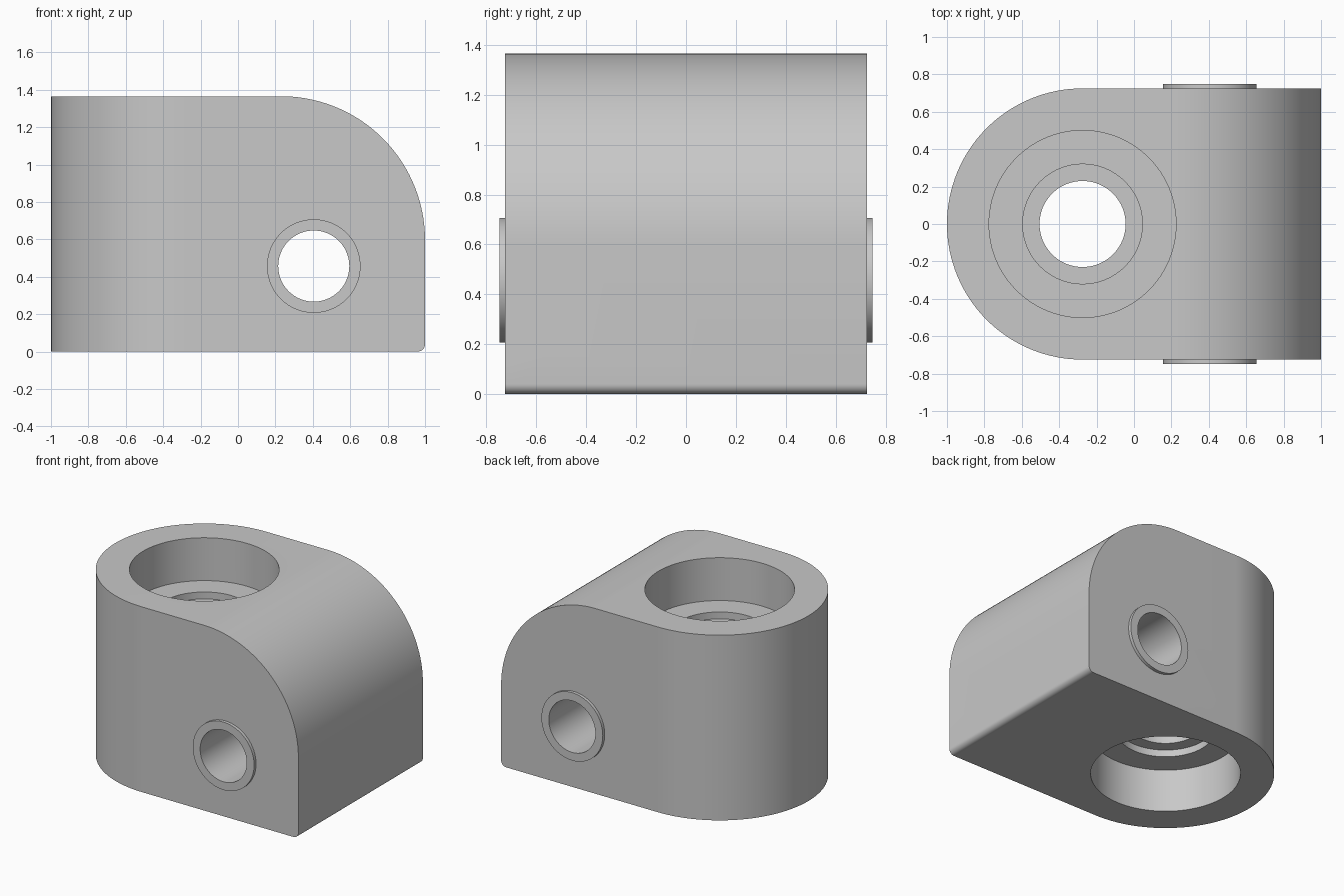
import bpy, bmesh, math
from mathutils import Matrix, Vector

cube = bpy.data.objects.get("Cube")
if cube:
    bpy.data.objects.remove(cube, do_unlink=True)

WIDTH, HEIGHT = 0.725, 1.365      # half depth of the block, full height
BORE_X = -0.275                   # axis of the vertical bore
PIN_X, PIN_Z = 0.405, 0.457       # axis of the cross hole

grey = bpy.data.materials.new("plain grey")
grey.use_nodes = True
colour = (0.58, 0.58, 0.58, 1)
grey.diffuse_color = colour
grey.node_tree.nodes["Principled BSDF"].inputs["Base Color"].default_value = colour


def arc(cx, cy, r, start, end, steps):
    angles = [math.radians(start + (end - start) * i / steps) for i in range(steps + 1)]
    return [(cx + r * math.cos(a), cy + r * math.sin(a)) for a in angles]


def make_object(name, bm):
    bmesh.ops.recalc_face_normals(bm, faces=bm.faces)
    mesh = bpy.data.meshes.new(name)
    bm.to_mesh(mesh)
    bm.free()
    mesh.materials.append(grey)
    obj = bpy.data.objects.new(name, mesh)
    bpy.context.collection.objects.link(obj)
    return obj


def prism(name, points, direction):
    bm = bmesh.new()
    face = bm.faces.new([bm.verts.new(p) for p in points])
    grown = bmesh.ops.extrude_face_region(bm, geom=[face], use_keep_orig=True)
    verts = [v for v in grown["geom"] if isinstance(v, bmesh.types.BMVert)]
    bmesh.ops.translate(bm, verts=verts, vec=Vector(direction))
    return make_object(name, bm)


def cylinder(name, r, length, centre, along_y=False):
    bm = bmesh.new()
    turn = Matrix.Rotation(math.pi / 2, 4, "X") if along_y else Matrix()
    bmesh.ops.create_cone(bm, cap_ends=True, segments=96, radius1=r, radius2=r,
                          depth=length, matrix=Matrix.Translation(centre) @ turn)
    return make_object(name, bm)


def combine(body, tool, operation):
    mod = body.modifiers.new(tool.name, "BOOLEAN")
    mod.operation, mod.solver, mod.object = operation, "EXACT", tool
    bpy.context.view_layer.objects.active = body
    bpy.ops.object.modifier_apply(modifier=mod.name)
    bpy.data.objects.remove(tool, do_unlink=True)


# Plan outline: half-round end on the left, square end on the right
plan = arc(BORE_X, 0, WIDTH, 90, 270, 64) + [(1, -WIDTH), (1, WIDTH)]
body = prism("bracket_body", [(x, y, 0) for x, y in plan], (0, 0, HEIGHT))

# Side outline: large rounded shoulder and small rounded lower edge
side = ([(-1.2, HEIGHT + 0.2), (-1.2, -0.2), (0.9, -0.2), (0.9, 0)]
        + arc(0.96, 0.04, 0.04, -90, 0, 8)
        + arc(0.23, HEIGHT - 0.77, 0.77, 0, 90, 40)
        + [(0.23, HEIGHT + 0.2)])
combine(body, prism("side_outline", [(x, -1, z) for x, z in side], (0, 2, 0)), "INTERSECT")

# Raised rings around the cross hole, then the hole itself
combine(body, cylinder("pin_boss", 0.25, 1.496, (PIN_X, 0, PIN_Z), True), "UNION")
combine(body, cylinder("pin_hole", 0.19, 2, (PIN_X, 0, PIN_Z), True), "DIFFERENCE")

# Vertical through hole with two stepped recesses from each end
combine(body, cylinder("through_hole", 0.23, 2, (BORE_X, 0, HEIGHT / 2)), "DIFFERENCE")
for end in (0, HEIGHT):
    for label, r, depth in (("wide_bore", 0.5, 0.316), ("seat_bore", 0.32, 0.367)):
        combine(body, cylinder(label, r, depth * 2, (BORE_X, 0, end)), "DIFFERENCE")

# Smooth the rounds and keep the rims crisp
bpy.ops.object.select_all(action="DESELECT")
body.select_set(True)
bpy.context.view_layer.objects.active = body
bpy.ops.object.shade_smooth_by_angle(angle=math.radians(30))
